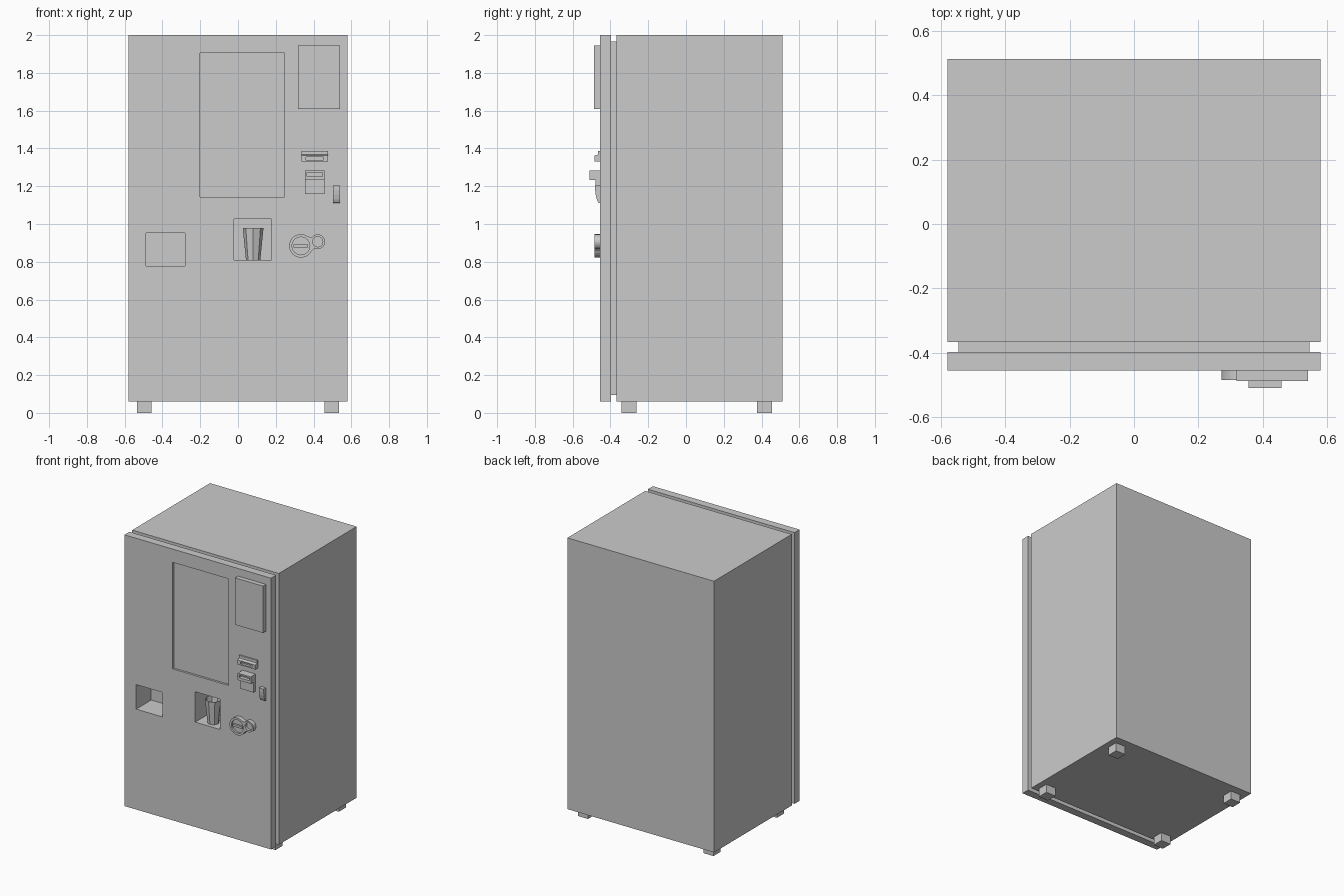
import bpy, bmesh, math
from mathutils import Matrix

if "Cube" in bpy.data.objects:
    bpy.data.objects.remove(bpy.data.objects["Cube"])


def finish(name, bm):
    bmesh.ops.recalc_face_normals(bm, faces=bm.faces[:])
    me = bpy.data.meshes.new(name)
    bm.to_mesh(me)
    bm.free()
    ob = bpy.data.objects.new(name, me)
    bpy.context.collection.objects.link(ob)
    return ob


def prism(name, pts, axis, a, b):
    """Extrude a profile from a to b: axis 'x' takes (y, z), axis 'y' takes (x, z)."""
    put = (lambda p, t: (t, p[0], p[1])) if axis == 'x' else (lambda p, t: (p[0], t, p[1]))
    bm = bmesh.new()
    lo = [bm.verts.new(put(p, a)) for p in pts]
    hi = [bm.verts.new(put(p, b)) for p in pts]
    bm.faces.new(lo)
    bm.faces.new(hi[::-1])
    n = len(pts)
    for i in range(n):
        j = (i + 1) % n
        bm.faces.new((lo[i], lo[j], hi[j], hi[i]))
    return finish(name, bm)


def box(name, x0, x1, y0, y1, z0, z1):
    return prism(name, [(x0, z0), (x1, z0), (x1, z1), (x0, z1)], 'y', y0, y1)


def arc(cx, cz, r, a0, a1, n):
    return [(cx + r * math.cos(math.radians(a0 + (a1 - a0) * i / n)),
             cz + r * math.sin(math.radians(a0 + (a1 - a0) * i / n))) for i in range(n + 1)]


def cut(ob, *cutters):
    for c in cutters:
        c.hide_render = True
        m = ob.modifiers.new("cut", 'BOOLEAN')
        m.operation = 'DIFFERENCE'
        m.solver = 'EXACT'
        m.object = c
        bpy.context.view_layer.objects.active = ob
        bpy.ops.object.modifier_apply(modifier=m.name)


FRONT = -0.455

# Cabinet, recessed gasket and door
cabinet = box("cabinet", -0.58, 0.58, -0.367, 0.512, 0.06, 2.0)
gasket = box("door_gasket", -0.545, 0.545, -0.398, -0.367, 0.095, 1.965)
door = box("door", -0.58, 0.58, FRONT, -0.398, 0.06, 2.0)

# Recesses: display window, left tray niche, cup niche
window = box("window_cutter", -0.20, 0.245, -0.6, FRONT + 0.015, 1.143, 1.905)
tray = box("tray_cutter", -0.487, -0.28, -0.6, -0.285, 0.778, 0.953)
niche = box("niche_cutter", -0.02, 0.178, -0.6, -0.285, 0.81, 1.027)
cut(door, window, tray, niche)
cut(gasket, tray, niche)
cut(cabinet, tray, niche)

# Feet
for side, sx in (("left", -0.5025), ("right", 0.49)):
    for end, y in (("front", -0.302), ("back", 0.415)):
        box(f"foot_{end}_{side}", sx - 0.039, sx + 0.039, y - 0.039, y + 0.039, 0, 0.06) \
            .location.x = 0.00625

# Octagonal open cup
bm = bmesh.new()
bmesh.ops.create_cone(bm, cap_ends=True, segments=8, radius1=0.038, radius2=0.055, depth=0.17,
                      matrix=Matrix.Translation((0.08, -0.393, 0.895)))
top = max(bm.faces, key=lambda f: f.calc_center_median().z)
bmesh.ops.inset_region(bm, faces=[top], thickness=0.004)
low = bmesh.ops.extrude_discrete_faces(bm, faces=[top])["faces"][0]
bmesh.ops.translate(bm, verts=low.verts[:], vec=(0, 0, -0.15))
bmesh.ops.scale(bm, verts=low.verts[:], vec=(0.7, 0.7, 1),
                space=Matrix.Translation((-0.08, 0.393, 0)))
finish("cup", bm)

# Raised menu panel
box("menu_panel", 0.318, 0.54, -0.488, FRONT, 1.61, 1.945)

# Card reader with a slot
card = prism("card_reader", [(FRONT, 1.33), (-0.485, 1.33), (-0.485, 1.362), (-0.465, 1.368),
                             (-0.465, 1.387), (FRONT, 1.387)], 'x', 0.335, 0.476)
cut(card, box("card_slot_cutter", 0.36, 0.452, -0.6, -0.468, 1.339, 1.355))

# Bill acceptor: projecting lip over a lower block
lip = box("bill_lip", 0.355, 0.458, -0.51, FRONT, 1.232, 1.282)
cut(lip, box("bill_slot_cutter", 0.365, 0.448, -0.6, -0.485, 1.252, 1.272))
box("bill_housing", 0.355, 0.458, -0.478, FRONT, 1.158, 1.232)

# Curved door pull
prism("door_pull", [(FRONT, 1.11), (-0.464, 1.114), (-0.472, 1.13), (-0.478, 1.155),
                    (-0.481, 1.18), (-0.481, 1.205), (FRONT, 1.205)], 'x', 0.502, 0.54)

# Two-lobed lock plate with recessed circles and a dial grip
bx, bz, sx, sz = 0.333, 0.884, 0.422, 0.906
d = math.degrees(math.atan2(sz - bz, sx - bx))
plate = prism("lock_plate", arc(bx, bz, 0.062, d + 40, d + 320, 24)
              + arc(sx, sz, 0.039, d - 130, d + 130, 18), 'y', -0.484, FRONT)
cut(plate, prism("dial_cutter", arc(bx, bz, 0.047, 0, 345, 23), 'y', -0.6, -0.47),
    prism("key_cutter", arc(sx, sz, 0.027, 0, 345, 23), 'y', -0.6, -0.465))
box("dial_grip", bx - 0.038, bx + 0.038, -0.484, -0.47, bz - 0.008, bz + 0.008)

# Remove cutters
for ob in [o for o in bpy.data.objects if o.name.endswith("_cutter")]:
    bpy.data.objects.remove(ob)
